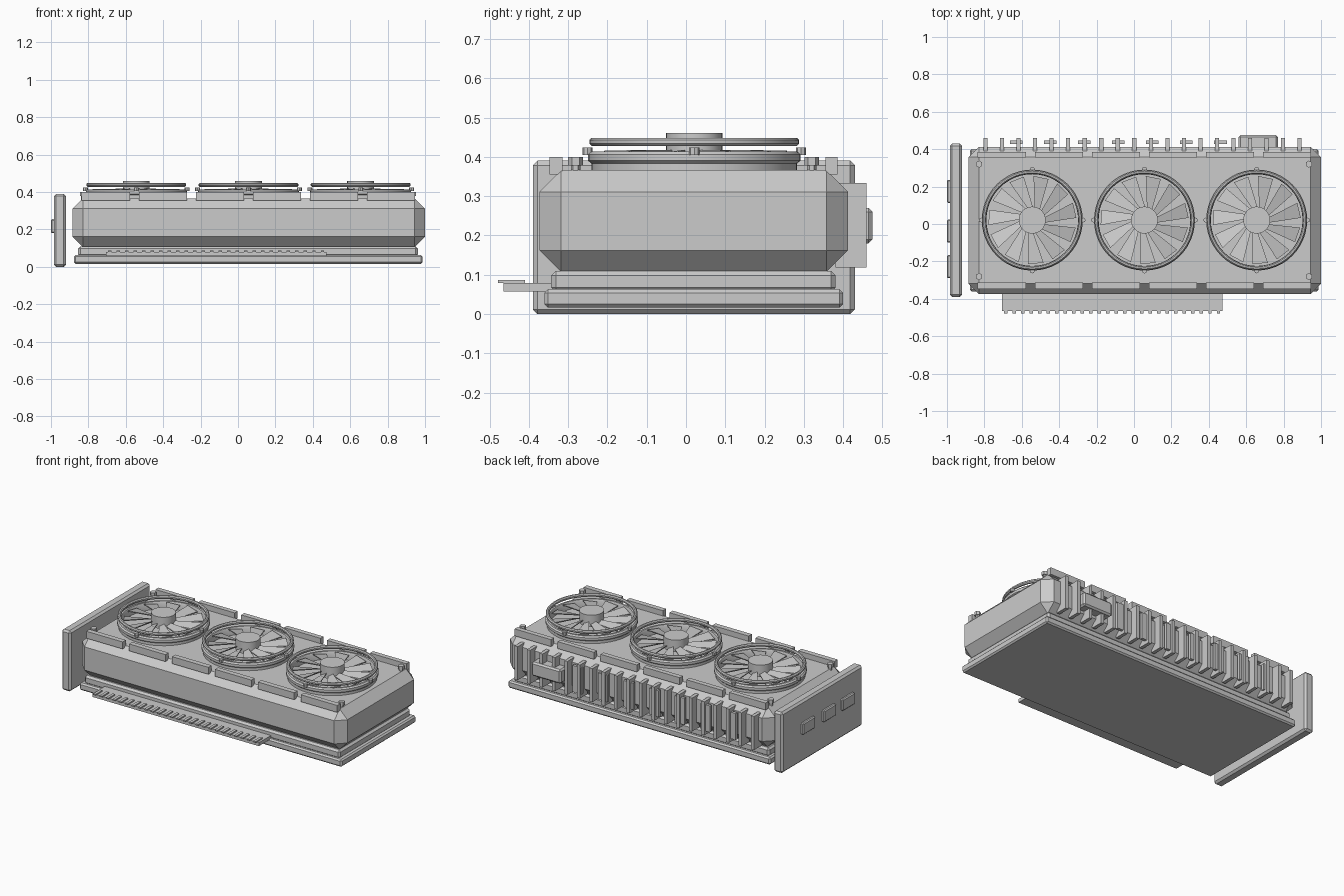
import bpy, bmesh, math
from mathutils import Matrix, Vector

if "Cube" in bpy.data.objects:
    bpy.data.objects.remove(bpy.data.objects["Cube"])

grey = bpy.data.materials.new("plain grey")
grey.diffuse_color = (0.6, 0.6, 0.6, 1)
grey.use_nodes = True
grey.node_tree.nodes["Principled BSDF"].inputs["Base Color"].default_value = grey.diffuse_color

CX, CY = 0.056, 0.021      # centre of the cooler body
TOP = 0.366                # top of the shroud


def finish(name, bm, smooth=False):
    bmesh.ops.recalc_face_normals(bm, faces=bm.faces[:])
    me = bpy.data.meshes.new(name)
    bm.to_mesh(me)
    bm.free()
    me.materials.append(grey)
    ob = bpy.data.objects.new(name, me)
    bpy.context.collection.objects.link(ob)
    if smooth:
        bpy.ops.object.select_all(action='DESELECT')
        ob.select_set(True)
        bpy.context.view_layer.objects.active = ob
        bpy.ops.object.shade_smooth_by_angle(angle=math.radians(30))
    return ob


def add_box(bm, x0, x1, y0, y1, z0, z1):
    m = Matrix.Translation(((x0 + x1) / 2, (y0 + y1) / 2, (z0 + z1) / 2))
    bmesh.ops.create_cube(bm, size=1, matrix=m @ Matrix.Diagonal((x1 - x0, y1 - y0, z1 - z0, 1)))


def box(name, *dims, bevel=0):
    bm = bmesh.new()
    add_box(bm, *dims)
    if bevel:
        bmesh.ops.bevel(bm, geom=bm.edges[:], offset=bevel, segments=1, affect='EDGES')
    return finish(name, bm)


def add_cyl(bm, x, y, z0, z1, r, n):
    bmesh.ops.create_cone(bm, cap_ends=True, segments=n, radius1=r, radius2=r, depth=z1 - z0,
                          matrix=Matrix.Translation((x, y, (z0 + z1) / 2)))


def lathe(name, x, y, profile, n=48):
    # closed (radius, height) profile spun round a vertical axis
    bm = bmesh.new()
    rings = [[bm.verts.new((x + r * math.cos(2 * math.pi * i / n),
                            y + r * math.sin(2 * math.pi * i / n), z)) for r, z in profile]
             for i in range(n)]
    k = len(profile)
    for i in range(n):
        a, b = rings[i], rings[(i + 1) % n]
        for j in range(k):
            bm.faces.new((a[j], b[j], b[(j + 1) % k], a[(j + 1) % k]))
    return finish(name, bm, True)


# main body, circuit board and backplate
box("shroud", -0.885, 1.0, -0.373, 0.412, 0.107, TOP, bevel=0.055)
box("circuit_board", -0.855, 0.962, -0.343, 0.381, 0.055, 0.11, bevel=0.012)
box("backplate", -0.877, 0.987, -0.36, 0.40, 0.016, 0.063, bevel=0.009)

# end bracket with three sockets
box("bracket", -0.984, -0.92, -0.39, 0.43, 0.0, 0.39, bevel=0.012)
for y in (0.174, -0.038, -0.228):
    box("socket", -1.0, -0.975, y - 0.062, y + 0.062, 0.18, 0.255, bevel=0.006)

# edge connector with contacts
box("edge_connector", -0.707, 0.474, -0.465, -0.34, 0.057, 0.079)
bm = bmesh.new()
for i in range(26):
    x = -0.686 + i * 0.0455
    add_box(bm, x - 0.009, x + 0.009, -0.478, -0.41, 0.079, 0.087)
finish("contacts", bm)

# cooling fins and slats on the back
bm = bmesh.new()
for i in range(20):
    x = -0.794 + i * 0.0884
    add_box(bm, x - 0.011, x + 0.011, 0.38, 0.459, 0.118, 0.333)
finish("side_fins", bm)
bm = bmesh.new()
for i in range(7):
    x = -0.63 + i * 0.182
    add_box(bm, x - 0.034, x + 0.034, 0.428, 0.446, 0.14, 0.31)
finish("heat_slats", bm)
box("power_socket", 0.56, 0.77, 0.40, 0.475, 0.18, 0.27, bevel=0.01)

# raised strips along both long top edges
bm = bmesh.new()
for i in range(6):
    x = CX + (i - 2.5) * 0.305
    add_box(bm, x - 0.129, x + 0.129, -0.347, -0.314, 0.355, 0.40)
    add_box(bm, x - 0.129, x + 0.129, 0.355, 0.386, 0.355, 0.40)
finish("edge_strips", bm)

# corner screws
bm = bmesh.new()
for x in (-0.828, 0.935):
    for y in (-0.281, 0.32):
        add_cyl(bm, x, y, TOP - 0.01, 0.38, 0.012, 6)
        add_cyl(bm, x, y, 0.378, 0.40, 0.019, 6)
finish("corner_screws", bm)

# three fans
BLADES = 11
for fx in (CX - 0.6, CX, CX + 0.6):
    lathe("fan_frame", fx, CY, [(0.262, 0.36), (0.262, 0.383), (0.27, 0.39), (0.27, 0.406),
                                (0.262, 0.414), (0.25, 0.414), (0.245, 0.405), (0.245, 0.36)])
    lathe("fan_ring", fx, CY, [(0.257 + 0.011 * math.cos(math.pi * (j + 0.5) / 4),
                                0.438 + 0.011 * math.sin(math.pi * (j + 0.5) / 4)) for j in range(8)])
    bm = bmesh.new()
    add_cyl(bm, fx, CY, 0.385, 0.46, 0.072, 32)
    finish("fan_hub", bm, True)

    # swept, pitched blades: four corners as (radius, angle, height), given a thickness
    bm = bmesh.new()
    for i in range(BLADES):
        a0 = 2 * math.pi * i / BLADES
        low, high = [], []
        for r, a, z in ((0.065, -0.22, 0.396), (0.236, 0.05, 0.398),
                        (0.236, 0.40, 0.410), (0.065, 0.22, 0.412)):
            p = Vector((fx + r * math.cos(a0 + a), CY + r * math.sin(a0 + a), z))
            low.append(bm.verts.new(p))
            high.append(bm.verts.new(p + Vector((0, 0, 0.006))))
        bm.faces.new(low[::-1])
        bm.faces.new(high)
        for j in range(4):
            k = (j + 1) % 4
            bm.faces.new((low[j], low[k], high[k], high[j]))
    finish("fan_blades", bm)

    # four small pins around the frame
    bm = bmesh.new()
    for i in range(4):
        a = i * math.pi / 2
        add_cyl(bm, fx + 0.272 * math.cos(a), CY + 0.272 * math.sin(a), 0.405, 0.424, 0.013, 8)
    finish("fan_pins", bm)
